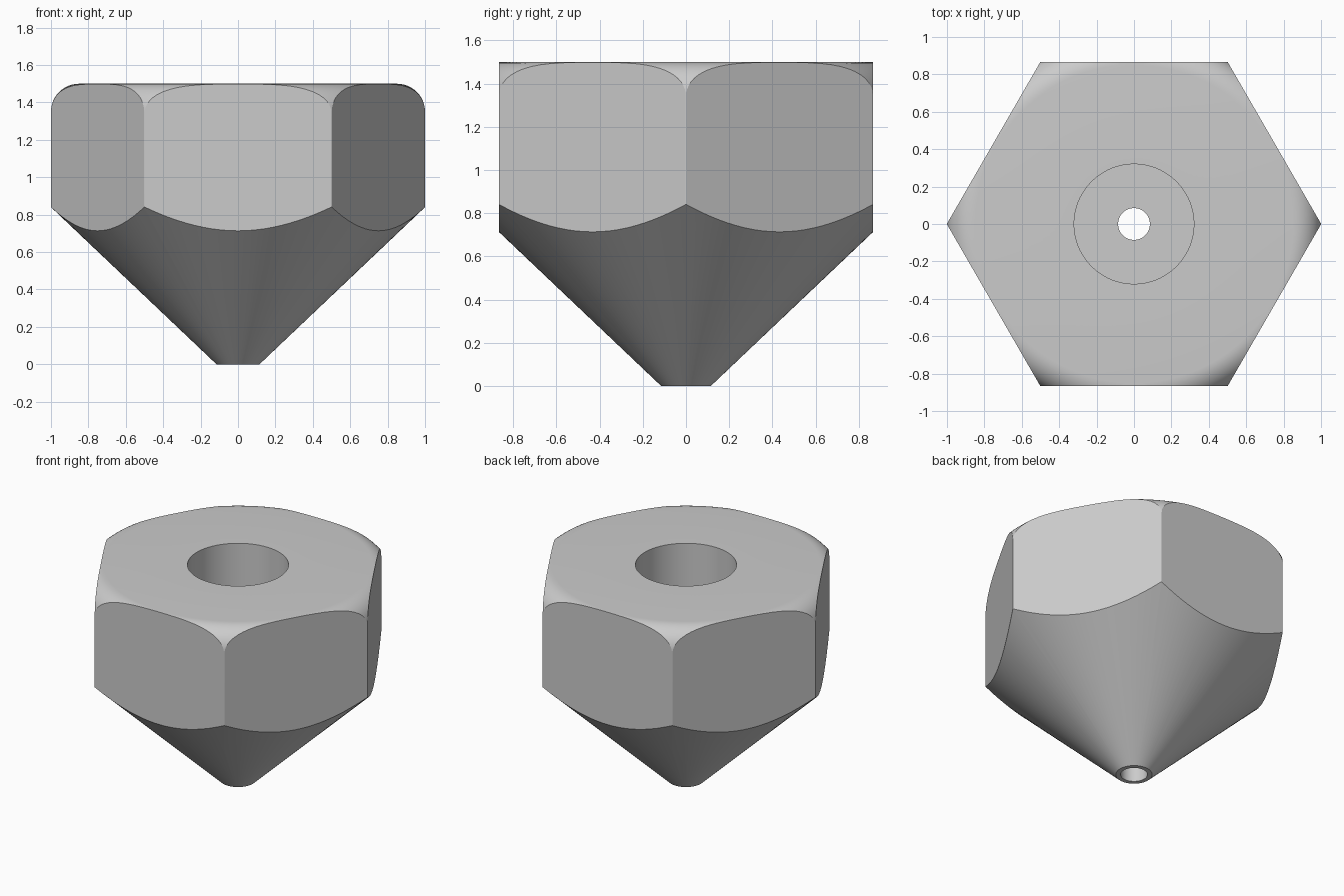
import bpy, bmesh, math

if "Cube" in bpy.data.objects:
    bpy.data.objects.remove(bpy.data.objects["Cube"], do_unlink=True)

SEGMENTS = 120
HEIGHT = 1.5
FILLET = 0.15

# Bare metal colour
metal = bpy.data.materials.new("plain grey metal")
metal.use_nodes = True
grey = (0.6, 0.6, 0.6, 1)
metal.diffuse_color = grey
metal.node_tree.nodes["Principled BSDF"].inputs["Base Color"].default_value = grey


def add_object(name, bm):
    bmesh.ops.recalc_face_normals(bm, faces=bm.faces)
    mesh = bpy.data.meshes.new(name)
    bm.to_mesh(mesh)
    bm.free()
    mesh.materials.append(metal)
    obj = bpy.data.objects.new(name, mesh)
    bpy.context.collection.objects.link(obj)
    return obj


def lathe(name, profile):
    """Revolve a closed (radius, height) profile about z."""
    bm = bmesh.new()
    rings = []
    for i in range(SEGMENTS):
        a = math.tau * i / SEGMENTS
        rings.append([bm.verts.new((r * math.cos(a), r * math.sin(a), z))
                      for r, z in profile])
    for i, ring in enumerate(rings):
        after = rings[(i + 1) % SEGMENTS]
        for j in range(len(profile)):
            k = (j + 1) % len(profile)
            bm.faces.new((ring[j], after[j], after[k], ring[k]))
    return add_object(name, bm)


# Turned body: tip, cone, rounded rim, wide bore and narrow outlet
rim = [(1 - FILLET + FILLET * math.cos(t), HEIGHT - FILLET + FILLET * math.sin(t))
       for t in (math.pi / 2 * i / 12 for i in range(13))]
bore = [(0.32, HEIGHT), (0.32, 0.4), (0.085, 0.4), (0.085, 0)]
nozzle = lathe("nozzle", [(0.115, 0), (1, 0.84)] + rim + bore)

# Six wrench flats, cut by a hexagonal prism
bm = bmesh.new()
bmesh.ops.create_cone(bm, cap_ends=True, segments=6, radius1=1.001,
                      radius2=1.001, depth=4)
if abs(max(v.co.x for v in bm.verts) - 1.001) > 0.01:
    for v in bm.verts:
        v.co.x, v.co.y = v.co.y, -v.co.x
hexagon = add_object("hexagon_cutter", bm)
hexagon.hide_render = True

bpy.ops.object.select_all(action="DESELECT")
nozzle.select_set(True)
bpy.context.view_layer.objects.active = nozzle
cut = nozzle.modifiers.new("wrench flats", "BOOLEAN")
cut.operation = "INTERSECT"
cut.solver = "EXACT"
cut.object = hexagon
bpy.ops.object.modifier_apply(modifier=cut.name)
bpy.data.objects.remove(hexagon, do_unlink=True)

# Smooth turned surfaces, crisp flats
bpy.ops.object.shade_smooth_by_angle(angle=math.radians(20))
